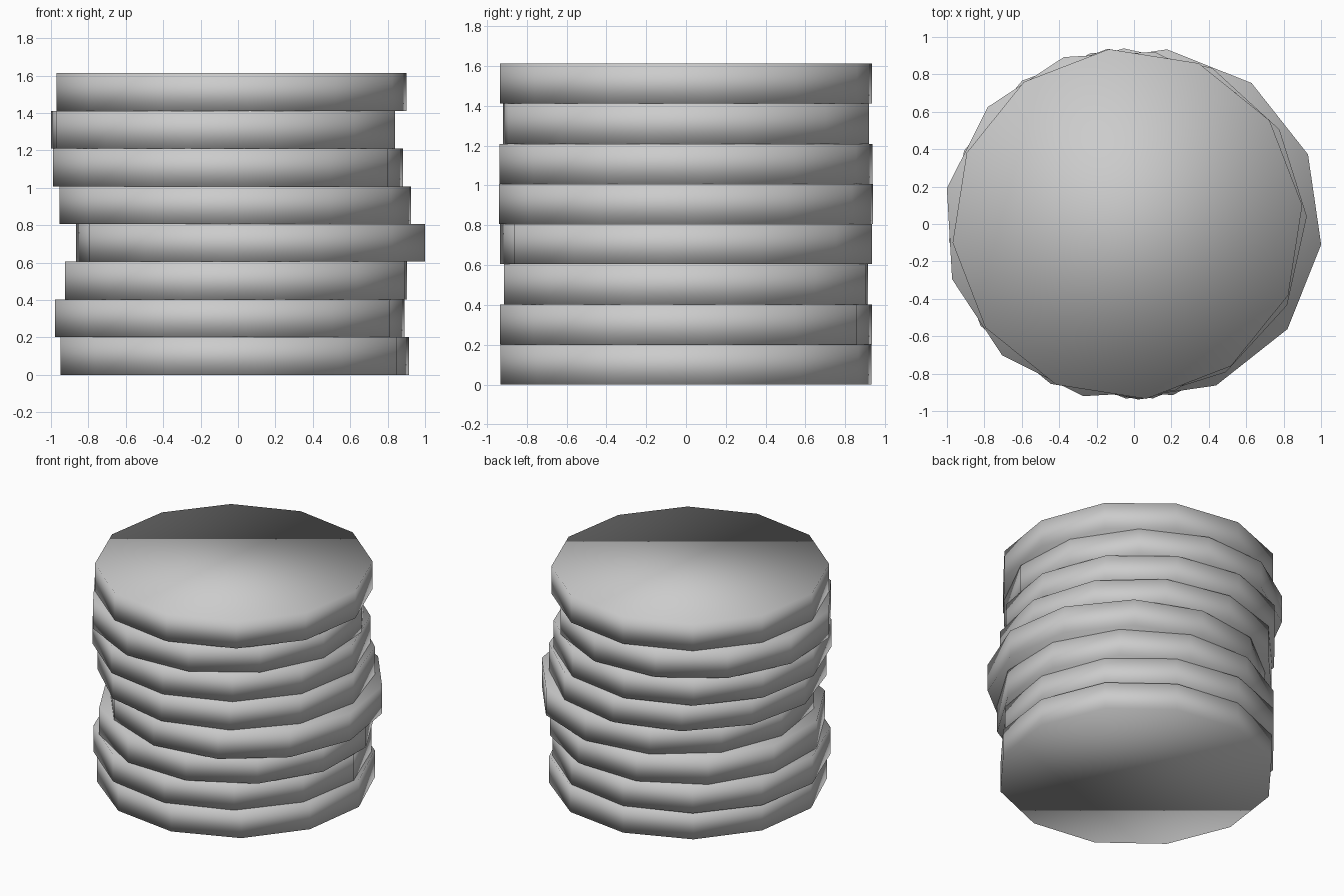
import bpy, math

if "Cube" in bpy.data.objects:
    bpy.data.objects.remove(bpy.data.objects["Cube"])

RADIUS = 0.94
THICK = 0.2016

# (x offset, turn in degrees) for each disc, bottom to top
discs = [
    (-0.017, 7.2),
    (-0.044, 5.6),
    (-0.011, 13.6),
    (0.067, -6.7),
    (-0.015, 2.5),
    (-0.054, 5.4),
    (-0.080, -11.7),
    (-0.035, 6.1),
]


def add_disc(index, x, turn):
    # twelve-sided disc, smooth shaded all over
    bpy.ops.mesh.primitive_cylinder_add(
        vertices=12, radius=RADIUS, depth=THICK,
        location=(x, 0, (index + 0.5) * THICK),
        rotation=(0, 0, math.radians(turn)))
    disc = bpy.context.object
    disc.name = f"disc_{index + 1}"
    bpy.ops.object.shade_smooth()


# Loose stack of slightly shifted and turned discs
for i, (x, turn) in enumerate(discs):
    add_disc(i, x, turn)
